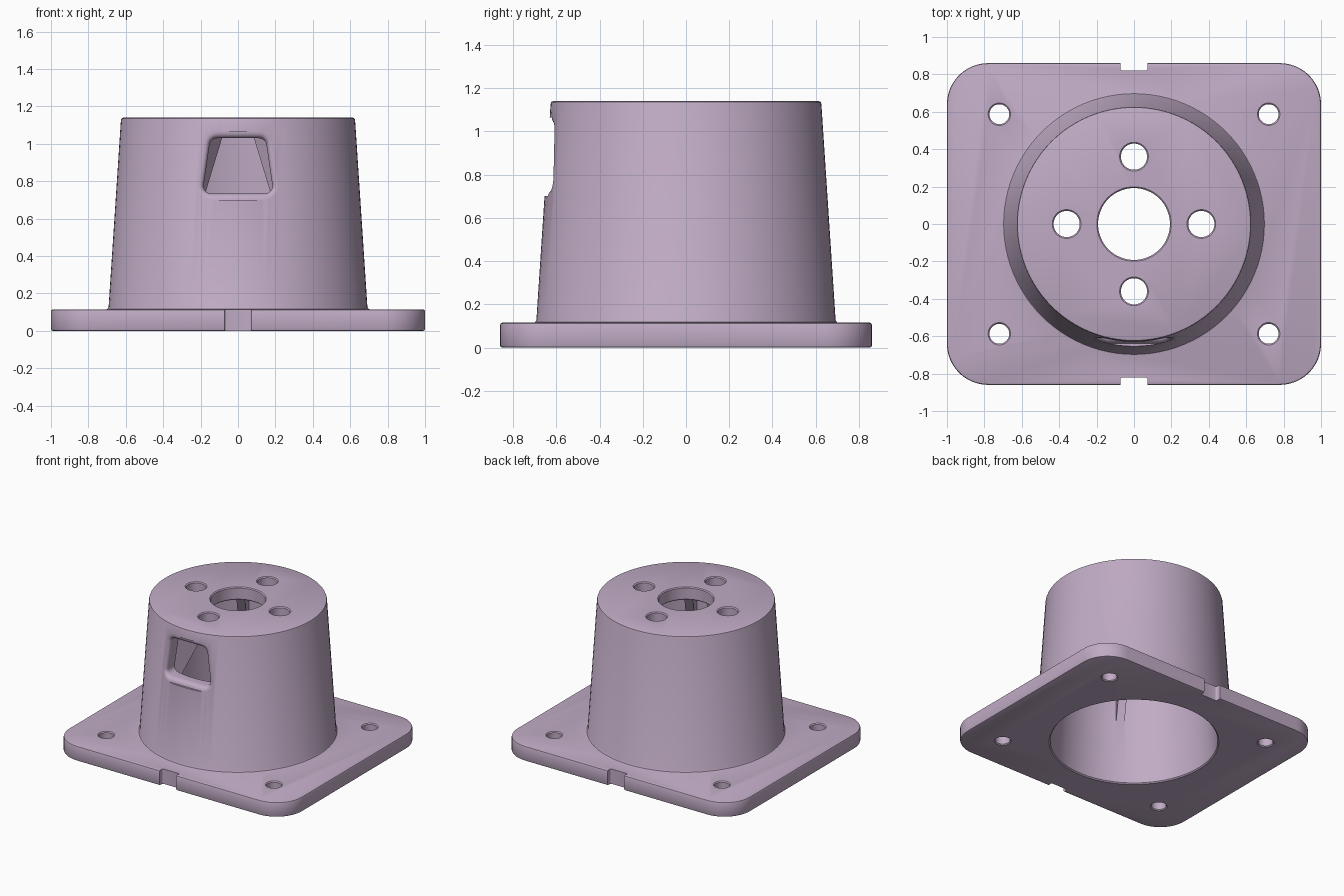
import bpy, bmesh, math
from mathutils import Matrix

if "Cube" in bpy.data.objects:
    bpy.data.objects.remove(bpy.data.objects["Cube"])

SEG = 96
PLATE_T = 0.115
TOP = 1.14


def make_object(name, bm):
    bmesh.ops.recalc_face_normals(bm, faces=bm.faces)
    mesh = bpy.data.meshes.new(name)
    bm.to_mesh(mesh)
    bm.free()
    ob = bpy.data.objects.new(name, mesh)
    bpy.context.collection.objects.link(ob)
    return ob


def loft(name, loops):
    """Closed solid through a stack of equal-length point loops."""
    bm = bmesh.new()
    rings = [[bm.verts.new(p) for p in loop] for loop in loops]
    n = len(rings[0])
    for a, b in zip(rings, rings[1:]):
        for i in range(n):
            j = (i + 1) % n
            bm.faces.new((a[i], a[j], b[j], b[i]))
    bm.faces.new(rings[0])
    bm.faces.new(rings[-1])
    return make_object(name, bm)


def turned(name, profile, x=0, y=0, seg=SEG):
    """Solid of revolution from (radius, z) pairs."""
    angles = [2 * math.pi * i / seg for i in range(seg)]
    return loft(name, [[(x + r * math.cos(a), y + r * math.sin(a), z) for a in angles]
                       for r, z in profile])


def combine(target, other, operation):
    mod = target.modifiers.new(operation, 'BOOLEAN')
    mod.operation = operation
    mod.solver = 'EXACT'
    mod.object = other
    bpy.ops.object.select_all(action='DESELECT')
    bpy.context.view_layer.objects.active = target
    target.select_set(True)
    bpy.ops.object.modifier_apply(modifier=mod.name)
    bpy.data.objects.remove(other)


def hole(target, x, y, r, z0, z1, seg=40, c=0.007):
    """Through hole with small chamfers at both faces."""
    e = 0.02
    profile = [(r + c, z0 - e), (r + c, z0), (r, z0 + c),
               (r, z1 - c), (r + c, z1), (r + c, z1 + e)]
    combine(target, turned("hole_cutter", profile, x, y, seg), 'DIFFERENCE')


def rounded(corners, r, steps):
    """Convex polygon (counter-clockwise) with rounded corners."""
    pts = []
    n = len(corners)
    for i in range(n):
        (px, py), (cx, cy), (nx, ny) = corners[i - 1], corners[i], corners[(i + 1) % n]
        a0 = math.atan2(cy - py, cx - px)
        a1 = math.atan2(ny - cy, nx - cx)
        turn = (a1 - a0) % (2 * math.pi)
        t = r * math.tan(turn / 2)
        ox = cx - t * math.cos(a0) - r * math.sin(a0)
        oy = cy - t * math.sin(a0) + r * math.cos(a0)
        for k in range(steps + 1):
            a = a0 - math.pi / 2 + turn * k / steps
            pts.append((ox + r * math.cos(a), oy + r * math.sin(a), a))
    return pts


# Base plate: rounded rectangle with softened rims
def plate_loop(inset, z):
    w, d = 1 - inset, 0.86 - inset
    pts = rounded([(-w, -d), (w, -d), (w, d), (-w, d)], 0.22 - inset, 12)
    return [(x, y, z) for x, y, a in pts]


body = loft("motor_mount_housing", [
    plate_loop(0.010, 0), plate_loop(0.003, 0.003), plate_loop(0, 0.010),
    plate_loop(0, PLATE_T - 0.010), plate_loop(0.003, PLATE_T - 0.003),
    plate_loop(0.010, PLATE_T)])

# Edge notches, front and back
for s in (-1, 1):
    corners = [(-0.072, s * 0.87 - 0.05), (0.072, s * 0.87 - 0.05),
               (0.072, s * 0.87 + 0.05), (-0.072, s * 0.87 + 0.05)]
    pts = rounded(corners, 0.012, 4)
    combine(body, loft("notch_cutter", [[(x, y, z) for x, y, a in pts]
                                        for z in (-0.05, 0.2)]), 'DIFFERENCE')

# Tapered drum, then hollowed from below
combine(body, turned("drum", [
    (0.66, 0.05), (0.705, 0.1), (0.705, PLATE_T), (0.697, 0.118), (0.692, 0.127),
    (0.626, TOP - 0.012), (0.623, TOP - 0.004), (0.614, TOP)]), 'UNION')
combine(body, turned("cavity_cutter", [
    (0.60, -0.05), (0.60, 0), (0.592, 0.008), (0.53, 1.03), (0.52, 1.04)]), 'DIFFERENCE')

# Trapezoid window with a rolled outer lip that follows the drum
window = rounded([(-0.19, 0.735), (0.19, 0.735), (0.147, 1.03), (-0.147, 1.03)], 0.04, 6)


def window_loop(grow, depth):
    loop = []
    for x, z, a in window:
        x, z = x + grow * math.cos(a), z + grow * math.sin(a)
        r = 0.692 - (z - 0.127) * 0.066 / 1.001
        loop.append((x, depth - math.sqrt(r * r - x * x), z))
    return loop


R = 0.035
sections = [window_loop(R, -0.06)]
for k in range(6):
    a = math.pi / 2 * k / 5
    sections.append(window_loop(R * (1 - math.sin(a)), R * (1 - math.cos(a))))
sections.append(window_loop(0, 0.2))
combine(body, loft("window_cutter", sections), 'DIFFERENCE')

# Four inner gussets bracing the top
for deg in (60, 120, 240, 300):
    tri = [(0.22, 1.06), (0.22, 1.035), (0.575, 0.45), (0.60, 0.45), (0.56, 1.06)]
    rib = loft("gusset", [[(r, t, z) for r, z in tri] for t in (-0.03, 0.03)])
    rib.data.transform(Matrix.Rotation(math.radians(deg), 4, 'Z'))
    combine(body, rib, 'UNION')

# Centre bore, top bolt circle and plate mounting holes
hole(body, 0, 0, 0.192, 1.04, TOP, 64)
for x, y in ((0.36, 0), (-0.36, 0), (0, 0.36), (0, -0.36)):
    hole(body, x, y, 0.07, 1.04, TOP)
for sx in (-1, 1):
    for sy in (-1, 1):
        hole(body, sx * 0.72, sy * 0.587, 0.053, 0, PLATE_T)

# Finish
mat = bpy.data.materials.new("mauve")
mat.diffuse_color = (0.53, 0.41, 0.56, 1)
mat.use_nodes = True
mat.node_tree.nodes["Principled BSDF"].inputs["Base Color"].default_value = mat.diffuse_color
body.data.materials.clear()
body.data.materials.append(mat)
bpy.ops.object.select_all(action='DESELECT')
bpy.context.view_layer.objects.active = body
body.select_set(True)
bpy.ops.object.shade_smooth_by_angle(angle=math.radians(30))
body.name = "flanged_housing"
